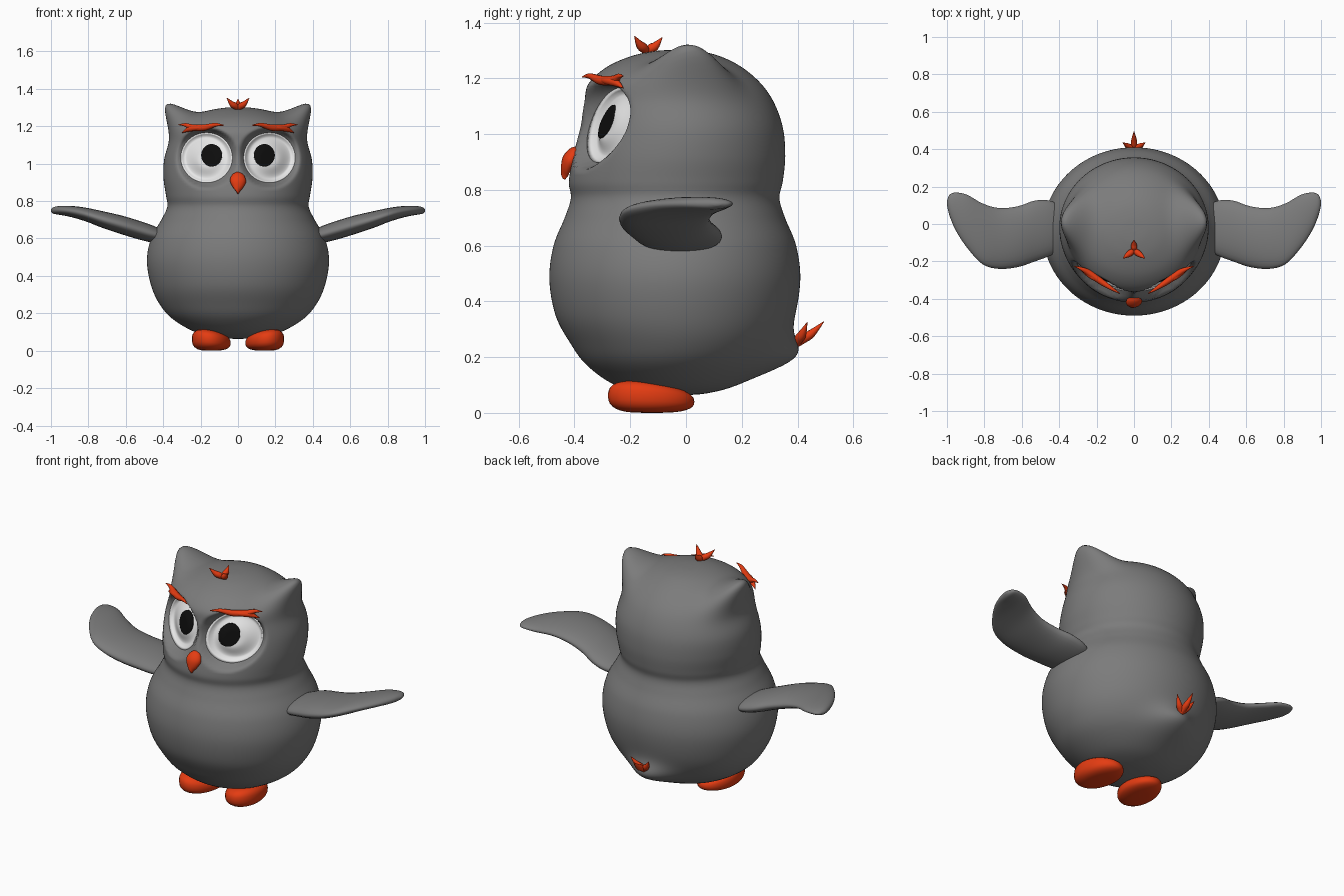
import bpy, bmesh, math
from mathutils import Vector

if "Cube" in bpy.data.objects:
    bpy.data.objects.remove(bpy.data.objects["Cube"])

def material(name, r, g, b):
    m = bpy.data.materials.new(name)
    m.diffuse_color = (r, g, b, 1)
    m.use_nodes = True
    m.node_tree.nodes["Principled BSDF"].inputs["Base Color"].default_value = m.diffuse_color
    return m

GREY = material("grey_plumage", 0.2, 0.2, 0.2)
ORANGE = material("orange", 0.78, 0.045, 0.006)
WHITE = material("eye_white", 0.82, 0.82, 0.82)
BLACK = material("pupil_black", 0.004, 0.004, 0.004)
TAU = math.tau

def loft(name, rings, mat):
    """Skin a list of equal point rings, cap both ends, shade smooth."""
    bm = bmesh.new()
    vs = [[bm.verts.new(p) for p in ring] for ring in rings]
    n = len(rings[0])
    for a, b in zip(vs, vs[1:]):
        for i in range(n):
            j = (i + 1) % n
            bm.faces.new((a[i], a[j], b[j], b[i]))
    bm.faces.new(vs[0])
    bm.faces.new(vs[-1])
    bmesh.ops.recalc_face_normals(bm, faces=bm.faces[:])
    for f in bm.faces:
        f.smooth = True
    me = bpy.data.meshes.new(name)
    bm.to_mesh(me)
    bm.free()
    me.materials.append(mat)
    ob = bpy.data.objects.new(name, me)
    bpy.context.collection.objects.link(ob)
    return ob

def resample(rows, steps):
    """Catmull-Rom interpolation through rows of numbers."""
    out = []
    for k in range(len(rows) - 1):
        p0, p1 = rows[max(k - 1, 0)], rows[k]
        p2, p3 = rows[k + 1], rows[min(k + 2, len(rows) - 1)]
        for s in range(steps):
            t = s / steps
            out.append([0.5 * (2 * b + (c - a) * t + (2 * a - 5 * b + 4 * c - d) * t * t
                               + (3 * b - a - 3 * c + d) * t ** 3)
                        for a, b, c, d in zip(p0, p1, p2, p3)])
    out.append(list(rows[-1]))
    return out

def tube(name, path, radii, mat, n=10, flat=1.0):
    """Tapered feather along a curved path."""
    rows = resample([list(p) + [r] for p, r in zip(path, radii)], 5)
    pts = [Vector(r[:3]) for r in rows]
    rings = []
    for i, p in enumerate(pts):
        t = (pts[min(i + 1, len(pts) - 1)] - pts[max(i - 1, 0)]).normalized()
        u = t.cross(Vector((0.05, 0.1, 1))).normalized()
        v = u.cross(t)
        r = max(rows[i][3], 0.001)
        rings.append([p + u * r * math.cos(TAU * k / n) + v * r * flat * math.sin(TAU * k / n)
                      for k in range(n)])
    return loft(name, rings, mat)

def smooth(a, b, x):
    t = min(max((x - a) / (b - a), 0), 1)
    return t * t * (3 - 2 * t)

# Eye placement: tilted plane over an ellipse
EX, EZ, RX, RZ = 0.168, 1.032, 0.138, 0.134

def eye_plane(x, z):
    return -0.27 + 0.5 * (x - EX) + 0.3 * (z - EZ)

def eye_r(x, z):
    return math.hypot((x - EX) / RX, (z - EZ) / RZ)

def shape_body(x, y, z):
    ax, sg = abs(x), (1 if x >= 0 else -1)
    # tail point
    if y > 0:
        y += 0.085 * math.exp(-((z - 0.2) / 0.075) ** 2 - (x / 0.14) ** 2)
    # eye sockets
    if y < 0 and 0.8 < z < 1.25:
        r = eye_r(ax, z)
        target = eye_plane(ax, z) + 0.035 * (1 - smooth(0.88, 0.98, r))
        if target > y:
            y += (target - y) * (1 - smooth(0.99, 1.25, r))
    # ear tufts
    if z > 1.0:
        d = ((ax - 0.30) ** 2 + (z - 1.215) ** 2) / 0.07 ** 2
        yy = (y - 0.02) / (0.17 if y > 0.02 else 0.14)
        g = math.exp(-d - yy * yy)
        ax += 0.085 * g
        z += 0.105 * g
    return (sg * ax, y, z)

# Body and head: height, half width, front y, back y
profile = [(0.063, 0.001, -0.031, -0.03), (0.07, 0.11, -0.14, 0.07), (0.10, 0.23, -0.255, 0.17),
           (0.17, 0.35, -0.355, 0.275), (0.25, 0.42, -0.415, 0.345), (0.35, 0.465, -0.468, 0.39),
           (0.48, 0.487, -0.49, 0.41), (0.60, 0.465, -0.475, 0.395), (0.70, 0.41, -0.435, 0.355),
           (0.77, 0.378, -0.413, 0.335), (0.83, 0.385, -0.42, 0.347), (0.92, 0.398, -0.405, 0.356),
           (1.02, 0.395, -0.38, 0.348), (1.11, 0.368, -0.365, 0.317), (1.18, 0.335, -0.35, 0.27),
           (1.24, 0.265, -0.285, 0.20), (1.28, 0.17, -0.195, 0.12), (1.298, 0.08, -0.11, 0.04),
           (1.302, 0.001, -0.041, -0.04)]
rings = []
for z, w, yf, yb in resample(profile, 7):
    yc, h = (yf + yb) / 2, (yb - yf) / 2
    rings.append([shape_body(w * math.cos(TAU * k / 160), yc + h * math.sin(TAU * k / 160), z)
                  for k in range(160)])
loft("body", rings, GREY)

# Dished eye surface: depth behind the plane by radius
def eye_depth(r):
    return 0.024 * smooth(1.0, 0.84, r) - 0.028 * smooth(0.84, 0.3, r) - 0.006

def disc(name, s, cx, cz, rx, rz, lift, back, mat):
    """Disc following the eye surface, closed by a skirt behind it."""
    out = []
    for q, extra in [(1, back)] + [(1 - i / 14, 0) for i in range(14)] + [(0.01, 0)]:
        ring = []
        for k in range(40):
            x = cx + rx * q * math.cos(TAU * k / 40)
            z = cz + rz * q * math.sin(TAU * k / 40)
            ring.append((s * x, eye_plane(x, z) + eye_depth(min(eye_r(x, z), 1)) - lift + extra, z))
        out.append(ring)
    loft(name, out, mat)

# Wing stations: x, front y, back y, centre z, half thickness
wing = [(0.38, -0.13, 0.09, 0.605, 0.030), (0.45, -0.17, 0.125, 0.622, 0.045),
        (0.53, -0.20, 0.125, 0.645, 0.050), (0.62, -0.23, 0.095, 0.672, 0.050),
        (0.72, -0.24, 0.085, 0.700, 0.045), (0.81, -0.215, 0.11, 0.727, 0.037),
        (0.89, -0.13, 0.155, 0.744, 0.030), (0.95, -0.04, 0.168, 0.750, 0.024),
        (0.985, 0.04, 0.158, 0.750, 0.018), (1.0, 0.10, 0.125, 0.750, 0.006)]

for s, side in ((1, "right"), (-1, "left")):
    disc("eye_" + side, s, EX, EZ, RX, RZ, 0, 0.035, WHITE)
    disc("pupil_" + side, s, 0.141, 1.045, 0.056, 0.06, 0.004, 0.005, BLACK)

    # Wing
    loft("wing_" + side, [[(s * x, (a + b) / 2 + (b - a) / 2 * math.cos(TAU * k / 28),
                            zc + t * math.sin(TAU * k / 28)) for k in range(28)]
                          for x, a, b, zc, t in resample(wing, 4)], GREY)

    # Foot: rounded slab, higher at the front and outer side
    foot = []
    for i in range(17):
        phi = -math.pi / 2 + math.pi * i / 16
        c = max(math.cos(phi), 0.004) ** 0.6
        h = 0.5 + 0.5 * math.copysign(abs(math.sin(phi)) ** 0.8, math.sin(phi))
        ring = []
        for k in range(32):
            u, v = c * math.cos(TAU * k / 32), c * math.sin(TAU * k / 32)
            top = 0.102 - 0.022 * v + 0.018 * u
            ring.append((s * (0.143 + 0.103 * u - 0.012 * v), -0.125 + 0.155 * v, h * top))
        foot.append(ring)
    loft("foot_" + side, foot, ORANGE)

    # Eyebrow: two overlapping feathers
    tube("eyebrow_" + side,
         [(s * x, y, z) for x, y, z in ((0.075, -0.372, 1.205), (0.12, -0.345, 1.208),
          (0.18, -0.305, 1.193), (0.24, -0.262, 1.193), (0.28, -0.24, 1.207), (0.32, -0.225, 1.208))],
         (0.002, 0.010, 0.017, 0.017, 0.010, 0.001), ORANGE)
    tube("eyebrow_lower_feather_" + side,
         [(s * x, y, z) for x, y, z in ((0.17, -0.315, 1.195), (0.22, -0.285, 1.192),
          (0.265, -0.25, 1.183), (0.30, -0.225, 1.165))],
         (0.004, 0.014, 0.013, 0.001), ORANGE)

# Beak: hooked, wide at the top
tube("beak", [(0, -0.385, 0.95), (0, -0.40, 0.935), (0, -0.418, 0.905), (0, -0.432, 0.87),
              (0, -0.437, 0.838)],
     (0.012, 0.034, 0.043, 0.026, 0.004), ORANGE, 18, 0.62)

# Feather tufts on the crown and tail
def tuft(name, base, tips):
    b = Vector(base)
    for i, tip in enumerate(tips):
        d = Vector(tip) - b
        mid = b + d * 0.55 - Vector((0, 0, 0.006))
        tube(f"{name}_{i + 1}", [b, b + d * 0.25, mid, b + d],
             (0.012, 0.017, 0.015, 0.001), ORANGE)

tuft("crown_feather", (0, -0.14, 1.293),
     [(0.06, -0.185, 1.352), (-0.06, -0.185, 1.352), (0, -0.085, 1.347)])
tuft("tail_feather", (0, 0.395, 0.245),
     [(0.06, 0.435, 0.325), (-0.06, 0.435, 0.325), (0, 0.495, 0.328)])
